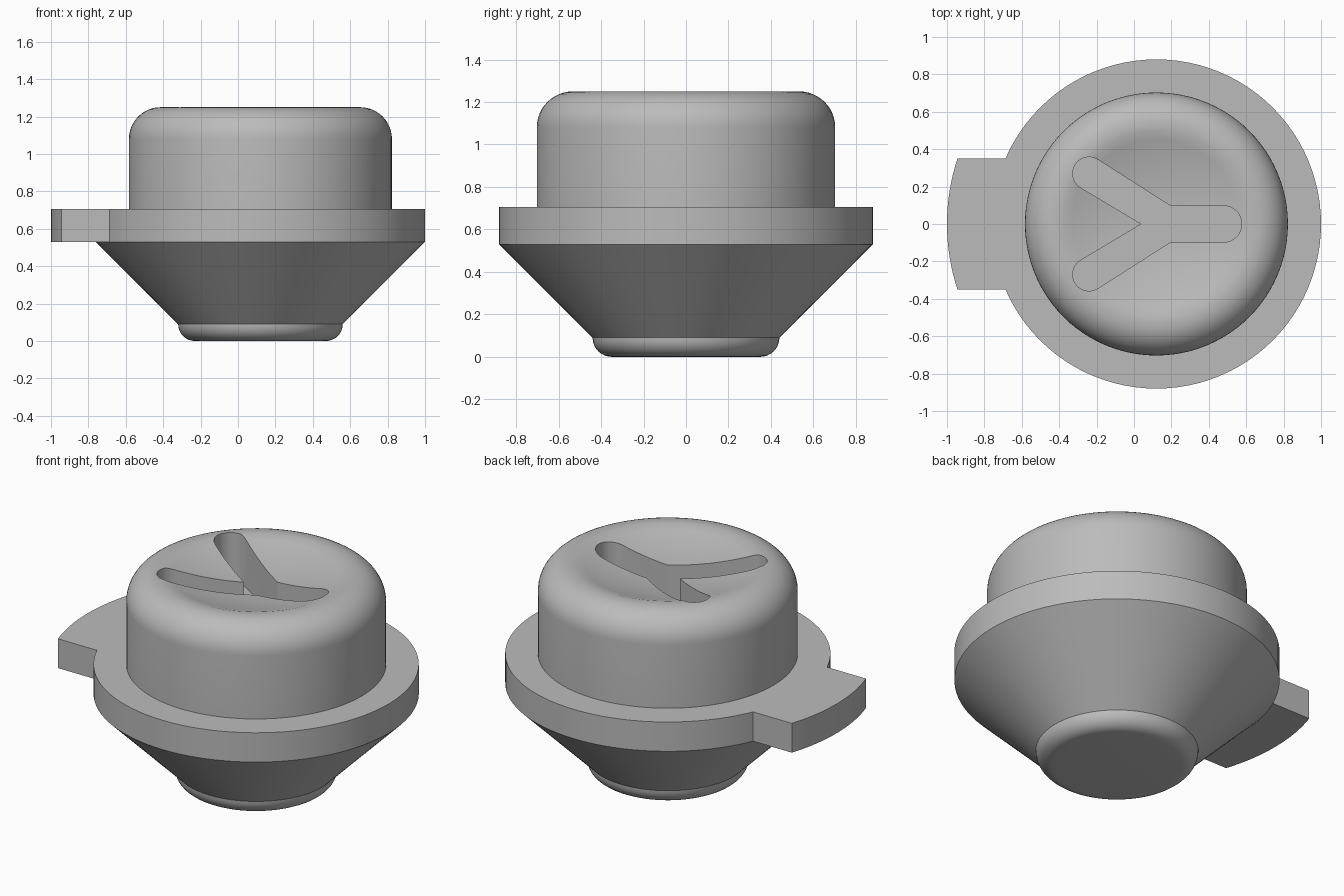
import bpy, bmesh
from math import sin, cos, pi, radians, asin, atan2, sqrt

if "Cube" in bpy.data.objects:
    bpy.data.objects.remove(bpy.data.objects["Cube"], do_unlink=True)

AXIS_X = 0.12      # centre of the round body
FLANGE_R = 0.88
FLANGE_LOW, FLANGE_TOP = 0.53, 0.705
TOP = 1.25
SEGMENTS = 96

grey = bpy.data.materials.new("grey plastic")
grey.use_nodes = True
colour = (0.5, 0.5, 0.5, 1)
grey.diffuse_color = colour
grey.node_tree.nodes["Principled BSDF"].inputs["Base Color"].default_value = colour


def make_object(name, bm):
    bmesh.ops.recalc_face_normals(bm, faces=bm.faces)
    mesh = bpy.data.meshes.new(name)
    bm.to_mesh(mesh)
    bm.free()
    mesh.materials.append(grey)
    obj = bpy.data.objects.new(name, mesh)
    bpy.context.collection.objects.link(obj)
    return obj


def arc(cx, cy, r, start, end, steps):
    angles = [start + (end - start) * i / steps for i in range(steps + 1)]
    return [(cx + r * cos(a), cy + r * sin(a)) for a in angles]


def prism(name, outline, low, high):
    bm = bmesh.new()
    face = bm.faces.new([bm.verts.new((x, y, low)) for x, y in outline])
    up = bmesh.ops.extrude_face_region(bm, geom=[face])["geom"]
    for v in up:
        if isinstance(v, bmesh.types.BMVert):
            v.co.z = high
    return make_object(name, bm)


def lathe(name, profile):
    bm = bmesh.new()
    verts = [bm.verts.new((r, 0, z)) for r, z in profile]
    edges = [bm.edges.new(pair) for pair in zip(verts, verts[1:])]
    bmesh.ops.spin(bm, geom=verts + edges, cent=(0, 0, 0), axis=(0, 0, 1),
                   angle=2 * pi, steps=SEGMENTS)
    bmesh.ops.remove_doubles(bm, verts=bm.verts, dist=0.0001)
    bmesh.ops.translate(bm, verts=bm.verts, vec=(AXIS_X, 0, 0))
    return make_object(name, bm)


def smooth(obj):
    bpy.ops.object.select_all(action="DESELECT")
    obj.select_set(True)
    bpy.context.view_layer.objects.active = obj
    bpy.ops.object.shade_smooth_by_angle(angle=radians(30))


# Round body: rounded foot, cone, flange, knob with a shallow dished top
dish_r, dish_depth = 0.5, 0.08
sphere_r = (dish_r ** 2 + dish_depth ** 2) / (2 * dish_depth)
half = asin(dish_r / sphere_r)
profile = [(0, 0)]
profile += arc(0.35, 0.09, 0.09, -pi / 2, 0, 8)
profile += [(FLANGE_R, FLANGE_LOW), (FLANGE_R, FLANGE_TOP), (0.703, FLANGE_TOP)]
profile += arc(0.533, TOP - 0.17, 0.17, 0, pi / 2, 12)
profile += arc(0, TOP - dish_depth + sphere_r, sphere_r, half - pi / 2, -pi / 2, 10)
profile[-1] = (0, TOP - dish_depth)
body = lathe("knob_body", profile)

# Three-armed slot cut into the dish
tip_x, tip_y, tip_r = -0.24, 0.27, 0.088
side = radians(58)
upper = [(0.19, 0.10)] + arc(tip_x, tip_y, tip_r, side, side + pi, 14)
lower = [(x, -y) for x, y in reversed(upper)]
outline = upper + [(0.04, 0)] + lower + arc(0.478, 0, 0.098, -pi / 2, pi / 2, 16)
cutter = prism("slot_cutter", outline, 0.95, 1.5)
cutter.hide_render = True

cut = body.modifiers.new("slot", "BOOLEAN")
cut.operation = "DIFFERENCE"
cut.solver = "EXACT"
cut.object = cutter
bpy.context.view_layer.objects.active = body
bpy.ops.object.modifier_apply(modifier=cut.name)
bpy.data.objects.remove(cutter, do_unlink=True)
smooth(body)

# Side tab with a curved outer end, fitted against the flange
tab_r, tab_half = 1.12, 0.35
outer, inner = asin(tab_half / tab_r), asin(tab_half / FLANGE_R)
tab_outline = arc(AXIS_X, 0, tab_r, pi - outer, pi + outer, 16)
tab_outline += arc(AXIS_X, 0, FLANGE_R - 0.001, pi + inner, pi - inner, 16)
tab = prism("side_tab", tab_outline, FLANGE_LOW, FLANGE_TOP)
smooth(tab)
